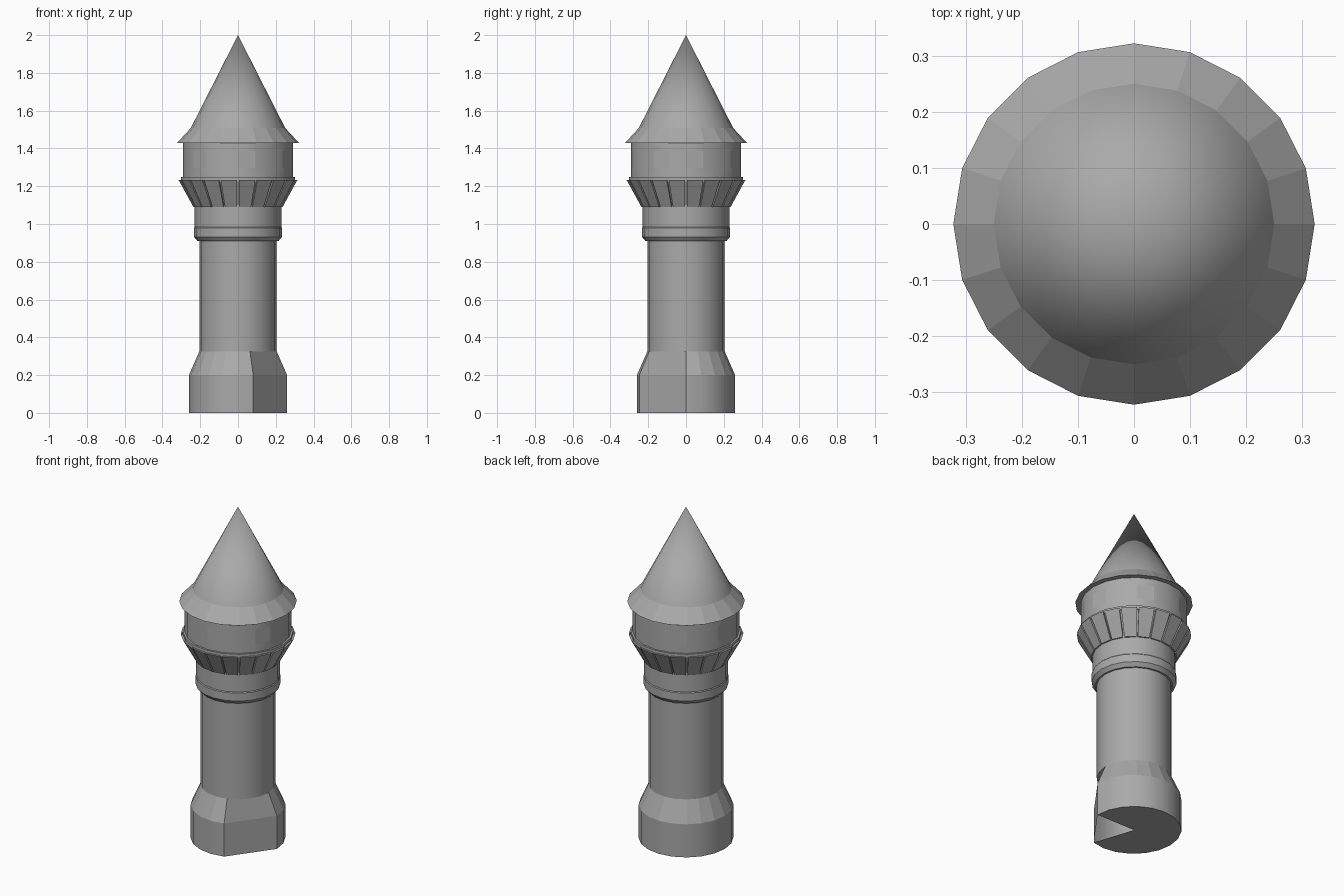
import bpy, bmesh
from math import cos, sin, radians
from mathutils import Vector

SIDES = 20
STEP = 360 / SIDES

cube = bpy.data.objects.get("Cube")
if cube:
    bpy.data.objects.remove(cube, do_unlink=True)

stone = bpy.data.materials.new("grey stone")
stone.use_nodes = True
grey = (0.4, 0.4, 0.4, 1)
stone.diffuse_color = grey
stone.node_tree.nodes["Principled BSDF"].inputs["Base Color"].default_value = grey


def polar(r, deg, z):
    return Vector((r * cos(radians(deg)), r * sin(radians(deg)), z))


def finish(bm, name, smooth=None):
    """Turn a bmesh into an object; smooth is an angle limit in degrees."""
    mesh = bpy.data.meshes.new(name)
    bm.to_mesh(mesh)
    bm.free()
    mesh.materials.append(stone)
    obj = bpy.data.objects.new(name, mesh)
    bpy.context.collection.objects.link(obj)
    if smooth:
        bpy.ops.object.select_all(action="DESELECT")
        obj.select_set(True)
        bpy.context.view_layer.objects.active = obj
        bpy.ops.object.shade_smooth_by_angle(angle=radians(smooth))
    return obj


def ring(bm, r, z):
    if r == 0:
        return [bm.verts.new((0, 0, z))] * SIDES
    return [bm.verts.new(polar(r, i * STEP, z)) for i in range(SIDES)]


def lathe(profile):
    """Rings of a (radius, height) profile, bridged from bottom to top."""
    bm = bmesh.new()
    rings = [ring(bm, r, z) for r, z in profile]
    for low, high in zip(rings, rings[1:]):
        for i in range(SIDES):
            j = (i + 1) % SIDES
            corners = [low[i], low[j], high[j], high[i]]
            bm.faces.new(list(dict.fromkeys(corners)))
    return bm


# Base: round foot with one broad flat side, open beneath that side
FLAT = 4
bm = bmesh.new()
foot, shoulder, top = ring(bm, 0.26, 0), ring(bm, 0.26, 0.2), ring(bm, 0.205, 0.325)
centre = bm.verts.new((0, 0, 0))
for i in range(SIDES - FLAT):
    j = (i + 1) % SIDES
    bm.faces.new((foot[i], foot[j], shoulder[j], shoulder[i])).smooth = True
    bm.faces.new((shoulder[i], shoulder[j], top[j], top[i]))
    bm.faces.new((centre, foot[j], foot[i]))
a = SIDES - FLAT
bm.faces.new((foot[a], foot[0], shoulder[0], shoulder[a]))
bm.faces.new([shoulder[a], shoulder[0], top[0]] + top[:a - 1:-1])
bmesh.ops.delete(bm, geom=[v for v in bm.verts if not v.link_faces], context="VERTS")
sharp = [e for e in bm.edges if len({f.smooth for f in e.link_faces}) > 1]
for e in sharp:
    e.smooth = False
finish(bm, "base")

# Shaft and collar
finish(lathe([(0.205, 0.325), (0.205, 0.93)]), "shaft", 30)
finish(lathe([(0.204, 0.91), (0.215, 0.91), (0.233, 0.932), (0.233, 0.98),
              (0.229, 0.985), (0.229, 1.1)]), "collar", 30)

# Flared gallery with separate sloping panels around it
finish(lathe([(0.222, 1.09), (0.298, 1.225)]), "gallery_core")
bm = bmesh.new()
GAP = 1.0
for i in range(SIDES):
    left, right = i * STEP + GAP, (i + 1) * STEP - GAP
    outer = [polar(0.236, left, 1.09), polar(0.236, right, 1.09),
             polar(0.314, right, 1.232), polar(0.314, left, 1.232)]
    inner = [polar(0.215, left, 1.09), polar(0.215, right, 1.09),
             polar(0.296, right, 1.232), polar(0.296, left, 1.232)]
    o = [bm.verts.new(p) for p in outer]
    n = [bm.verts.new(p) for p in inner]
    bm.faces.new(o)
    bm.faces.new(n[::-1])
    for k in range(4):
        m = (k + 1) % 4
        bm.faces.new((o[m], o[k], n[k], n[m]))
finish(bm, "gallery_panels")
finish(lathe([(0.28, 1.225), (0.303, 1.225), (0.303, 1.248), (0.28, 1.248)]), "ledge", 30)

# Watch room with recessed square windows on every third side
bm = lathe([(0.292, 1.245), (0.292, 1.297), (0.292, 1.387), (0.292, 1.435)])
bm.faces.ensure_lookup_table()
windows = [bm.faces[SIDES + i] for i in range(0, SIDES, 3)]
bmesh.ops.inset_individual(bm, faces=windows, thickness=0.001, depth=-0.045)
finish(bm, "watch_room", 30)

# Roof: faceted eave below a smooth cone
finish(lathe([(0.28, 1.43), (0.322, 1.43), (0.25, 1.508)]), "roof_eave")
finish(lathe([(0.25, 1.508), (0, 2)]), "roof_cone", 60)
